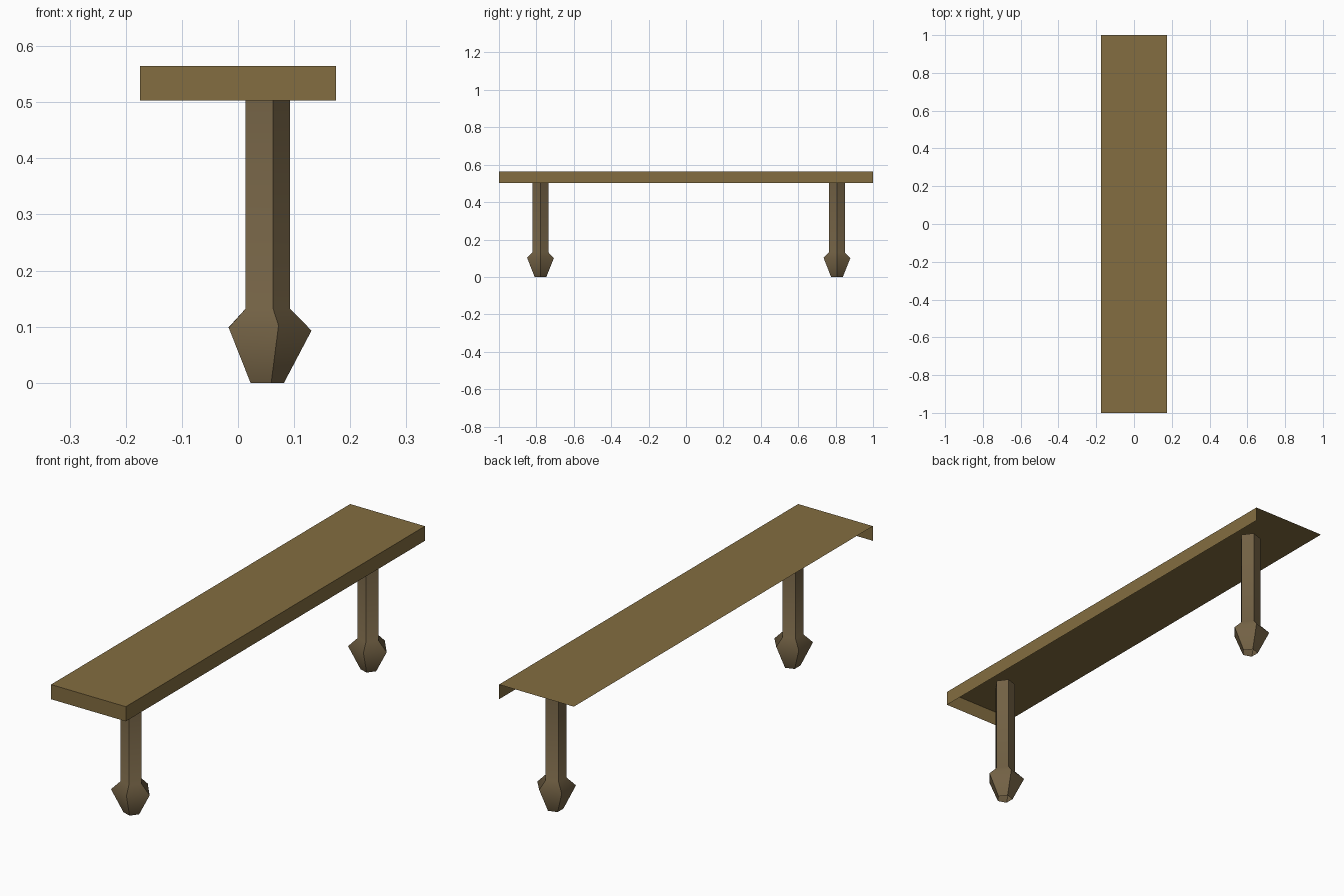
import bpy, bmesh, math
from mathutils import Vector

if "Cube" in bpy.data.objects:
    bpy.data.objects.remove(bpy.data.objects["Cube"])


def material(name, color):
    m = bpy.data.materials.new(name)
    m.diffuse_color = (*color, 1)
    m.use_nodes = True
    m.node_tree.nodes["Principled BSDF"].inputs["Base Color"].default_value = m.diffuse_color
    return m


def finish(bm, name, mat):
    mesh = bpy.data.meshes.new(name)
    bm.to_mesh(mesh)
    bm.free()
    mesh.materials.append(mat)
    obj = bpy.data.objects.new(name, mesh)
    bpy.context.collection.objects.link(obj)
    return obj


seat_wood = material("seat wood", (0.227, 0.153, 0.052))
leg_wood = material("leg wood", (0.168, 0.119, 0.058))

# Seat: open shell with only the top, front and right faces
Z0, Z1 = 0.503, 0.565
bm = bmesh.new()
bmesh.ops.create_cube(bm, size=1)
for v in bm.verts:
    v.co = Vector((v.co.x * 0.35, v.co.y * 2, (Z0 + Z1) / 2 + v.co.z * (Z1 - Z0)))
bm.normal_update()
hidden = [f for f in bm.faces if f.normal.x < -0.5 or f.normal.y > 0.5 or f.normal.z < -0.5]
bmesh.ops.delete(bm, geom=hidden, context='FACES')
finish(bm, "seat", seat_wood)

# Legs: five-sided open tubes with a flared foot
SIDES = 5
FLARE = [(0.082, 0.093), (0.075, 0.100), (0.081, 0.099), (0.081, 0.098), (0.075, 0.102)]


def leg(name, x, y):
    bm = bmesh.new()
    rings = [[(0.033, 0.0)] * SIDES, FLARE, [(0.044, 0.132)] * SIDES, [(0.044, 0.55)] * SIDES]
    loops = []
    for ring in rings:
        loop = []
        for i, (r, z) in enumerate(ring):
            a = math.tau * i / SIDES
            loop.append(bm.verts.new((r * math.cos(a), r * math.sin(a), z)))
        loops.append(loop)
    for low, high in zip(loops, loops[1:]):
        for i in range(SIDES):
            j = (i + 1) % SIDES
            bm.faces.new((low[i], low[j], high[j], high[i])).smooth = True
    # Keep the lengthwise corners crisp
    for low, high in zip(loops, loops[1:]):
        for a, b in zip(low, high):
            bm.edges.get((a, b)).smooth = False
    obj = finish(bm, name, leg_wood)
    obj.location = (x, y, 0)


leg("front_leg", 0.049, -0.778)
leg("back_leg", 0.049, 0.807)
